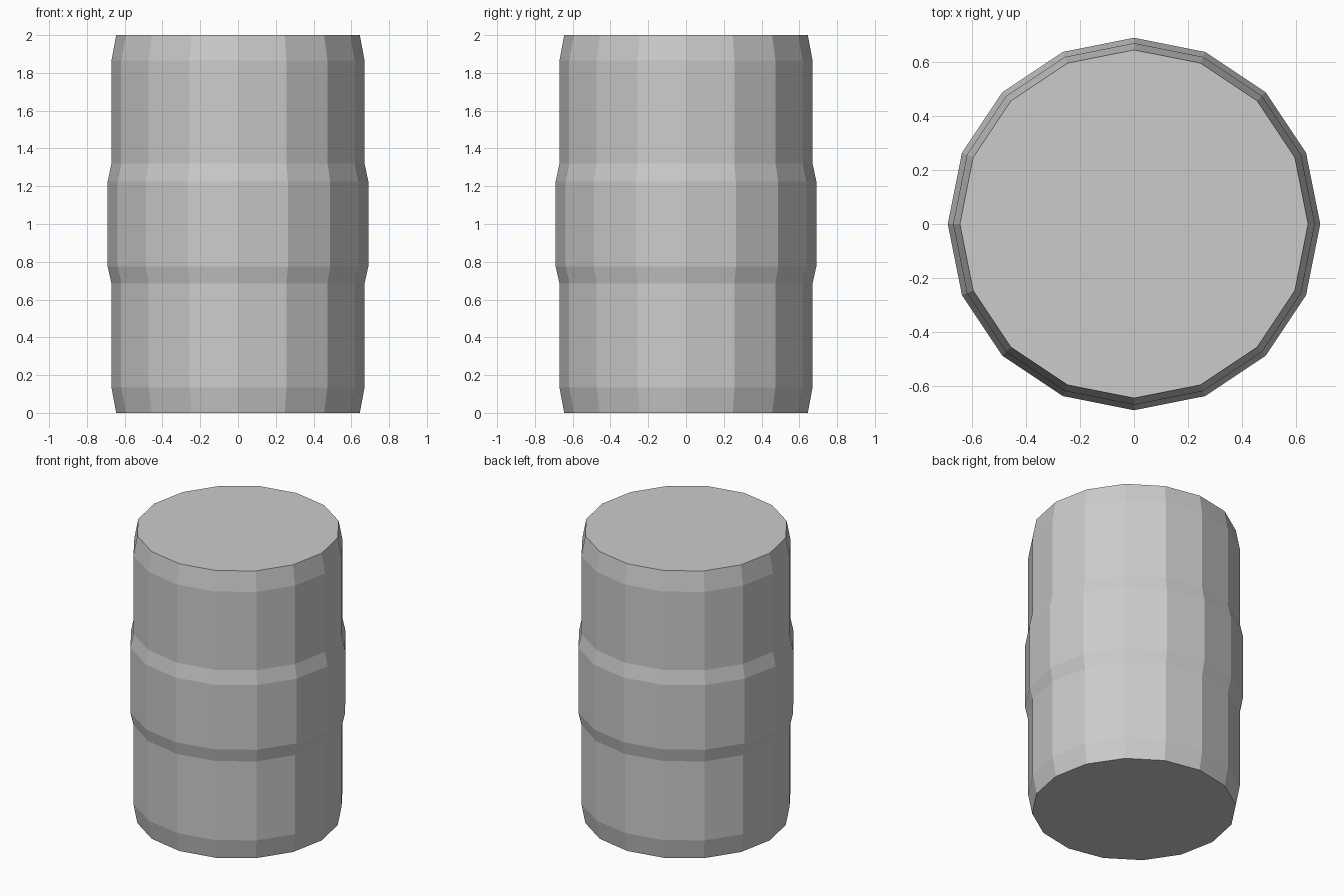
import bpy, bmesh, math

if "Cube" in bpy.data.objects:
    bpy.data.objects.remove(bpy.data.objects["Cube"])

SIDES = 16
# (radius, height) outline from the base to the lid
PROFILE = [(0.645, 0.0), (0.67, 0.135), (0.67, 0.685), (0.69, 0.775),
           (0.69, 1.225), (0.67, 1.32), (0.67, 1.865), (0.645, 2.0)]

grey = bpy.data.materials.new("light_grey")
grey.diffuse_color = (0.6, 0.6, 0.6, 1)
grey.use_nodes = True
grey.node_tree.nodes["Principled BSDF"].inputs["Base Color"].default_value = grey.diffuse_color

# Barrel: stacked 16-sided rings with a raised middle band
bm = bmesh.new()
rings = []
for r, z in PROFILE:
    rings.append([bm.verts.new((r * math.cos(2 * math.pi * i / SIDES),
                                r * math.sin(2 * math.pi * i / SIDES), z))
                  for i in range(SIDES)])
for low, high in zip(rings, rings[1:]):
    for i in range(SIDES):
        j = (i + 1) % SIDES
        bm.faces.new((low[i], low[j], high[j], high[i]))

# Flat base and lid
bm.faces.new(rings[0][::-1])
bm.faces.new(rings[-1])

mesh = bpy.data.meshes.new("barrel")
bm.to_mesh(mesh)
bm.free()
mesh.materials.append(grey)
barrel = bpy.data.objects.new("barrel", mesh)
bpy.context.collection.objects.link(barrel)
